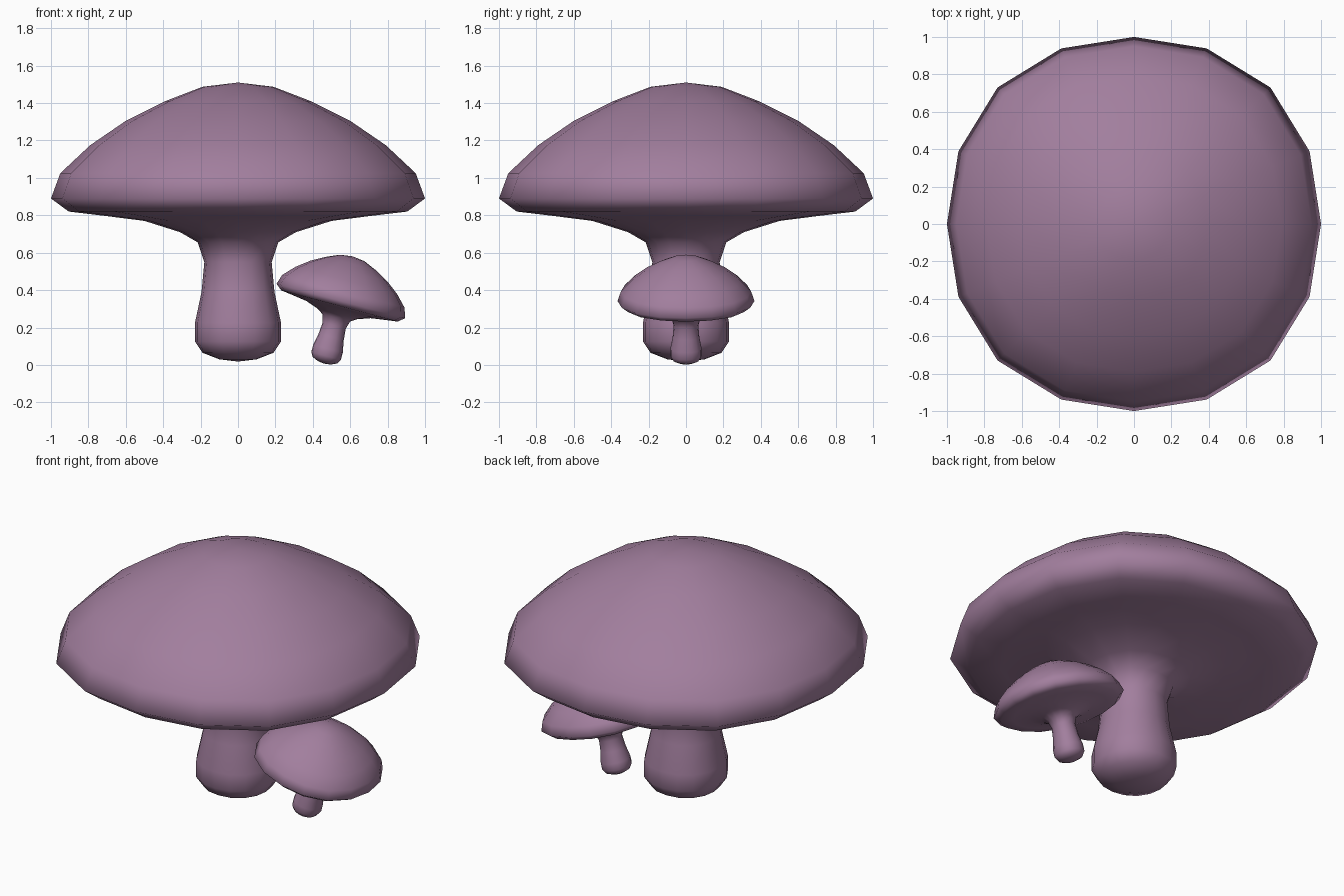
import bpy, bmesh, math
from mathutils import Matrix

if "Cube" in bpy.data.objects:
    bpy.data.objects.remove(bpy.data.objects["Cube"])

# Shared mauve material
mauve = bpy.data.materials.new("mauve")
mauve.diffuse_color = (0.36, 0.21, 0.34, 1)
mauve.use_nodes = True
mauve.node_tree.nodes["Principled BSDF"].inputs["Base Color"].default_value = mauve.diffuse_color

# Half profile (radius, height) from foot to crown
FOOT, CROWN = 0.018, 1.51
PROFILE = [(0.10, 0.03), (0.19, 0.065), (0.23, 0.125), (0.23, 0.225),
           (0.195, 0.39), (0.18, 0.55), (0.215, 0.655), (0.31, 0.71),
           (0.50, 0.77), (0.72, 0.798), (0.905, 0.82), (1.0, 0.89),
           (0.95, 1.025), (0.79, 1.175), (0.60, 1.305), (0.39, 1.41),
           (0.19, 1.487)]
SIDES = 16


def mushroom(name, matrix):
    bm = bmesh.new()
    rings = []
    for r, z in PROFILE:
        ring = []
        for i in range(SIDES):
            a = 2 * math.pi * i / SIDES
            q = r * (1 + 0.016 * (1 - math.cos(4 * a)))  # slightly squared outline
            ring.append(bm.verts.new((q * math.cos(a), q * math.sin(a), z)))
        rings.append(ring)
    foot = bm.verts.new((0, 0, FOOT))
    crown = bm.verts.new((0, 0, CROWN))
    for i in range(SIDES):
        j = (i + 1) % SIDES
        for lo, hi in zip(rings, rings[1:]):
            bm.faces.new((lo[i], lo[j], hi[j], hi[i]))
        bm.faces.new((foot, rings[0][j], rings[0][i]))
        bm.faces.new((crown, rings[-1][i], rings[-1][j]))
    for f in bm.faces:
        f.smooth = True
    mesh = bpy.data.meshes.new(name)
    bm.to_mesh(mesh)
    bm.free()
    mesh.materials.append(mauve)
    obj = bpy.data.objects.new(name, mesh)
    bpy.context.collection.objects.link(obj)
    obj.matrix_world = matrix


# Large upright mushroom
mushroom("large_mushroom", Matrix.Identity(4))

# Small mushroom leaning outwards to the right
mushroom("small_mushroom",
         Matrix.Translation((0.458, 0, 0))
         @ Matrix.Rotation(math.radians(15), 4, 'Y')
         @ Matrix.Diagonal((0.356, 0.366, 0.398, 1)))
